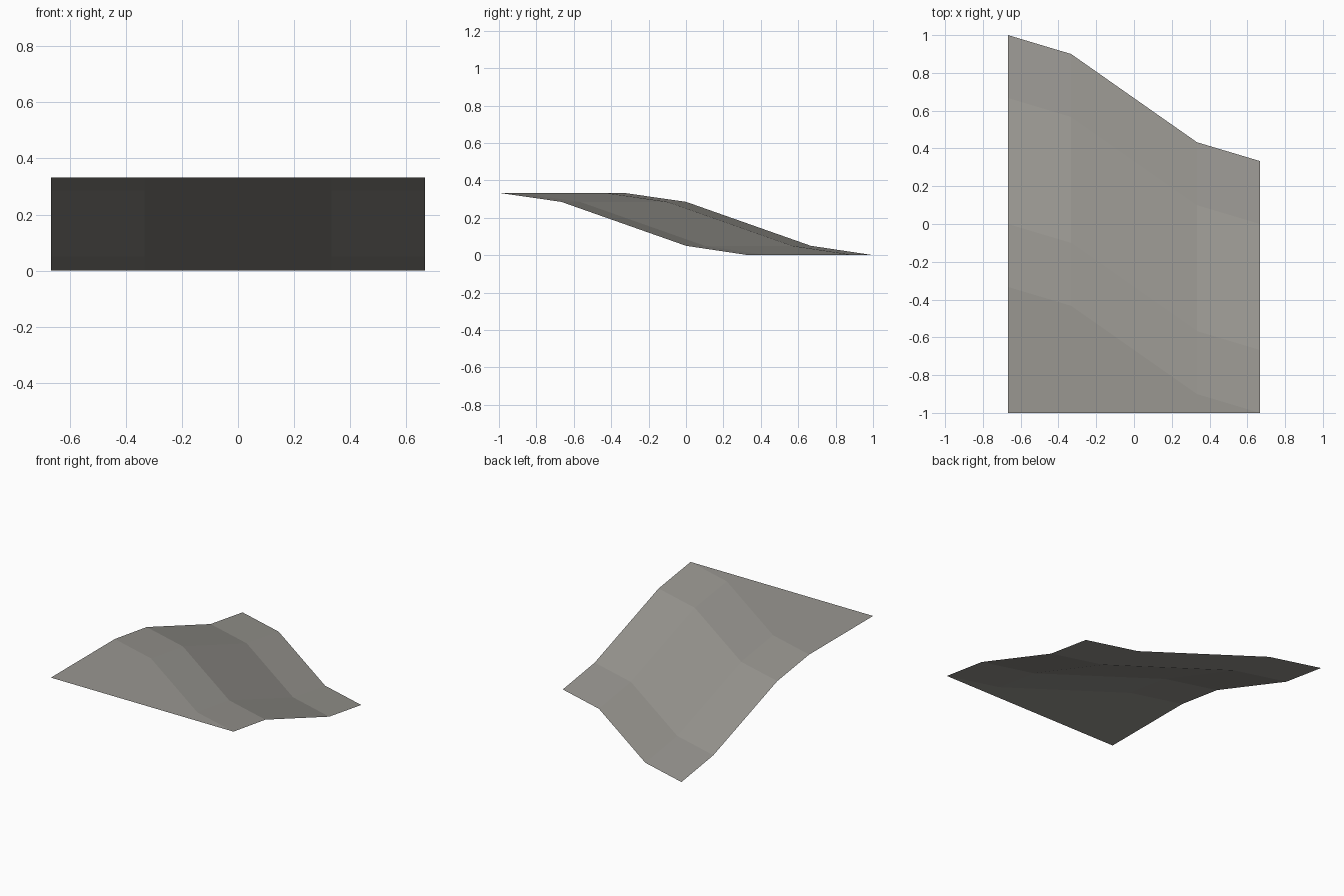
import bpy
import bmesh

cube = bpy.data.objects.get("Cube")
if cube:
    bpy.data.objects.remove(cube, do_unlink=True)

# Warm grey surface material
grey = bpy.data.materials.new("warm grey")
grey.use_nodes = True
color = (0.32, 0.31, 0.285, 1)
grey.diffuse_color = color
grey.node_tree.nodes["Principled BSDF"].inputs["Base Color"].default_value = color

# Slope profile (y, z) from the low back edge up to the crest
profile = [(1, 0), (0.667, 0.05), (0, 0.285), (-0.333, 0.333)]
# Columns (x, y shift) that skew the profile diagonally
columns = [(-0.667, 0), (-0.333, -0.1), (0.333, -0.567), (0.667, -0.667)]
front_y = -1

# Skewed sheet: one strip of points per column, closed by the straight front edge
bm = bmesh.new()
strips = []
for x, shift in columns:
    strip = [bm.verts.new((x, y + shift, z)) for y, z in profile]
    # The crest meets the front edge at the last column
    at_corner = profile[-1][0] + shift <= front_y + 0.001
    strip.append(strip[-1] if at_corner else bm.verts.new((x, front_y, profile[-1][1])))
    strips.append(strip)

for a, b in zip(strips, strips[1:]):
    for i in range(len(profile)):
        corners = dict.fromkeys([a[i], a[i + 1], b[i + 1], b[i]])
        bm.faces.new(list(corners))

mesh = bpy.data.meshes.new("terrain_slope")
bm.to_mesh(mesh)
bm.free()
mesh.materials.append(grey)
slope = bpy.data.objects.new("terrain_slope", mesh)
bpy.context.collection.objects.link(slope)
